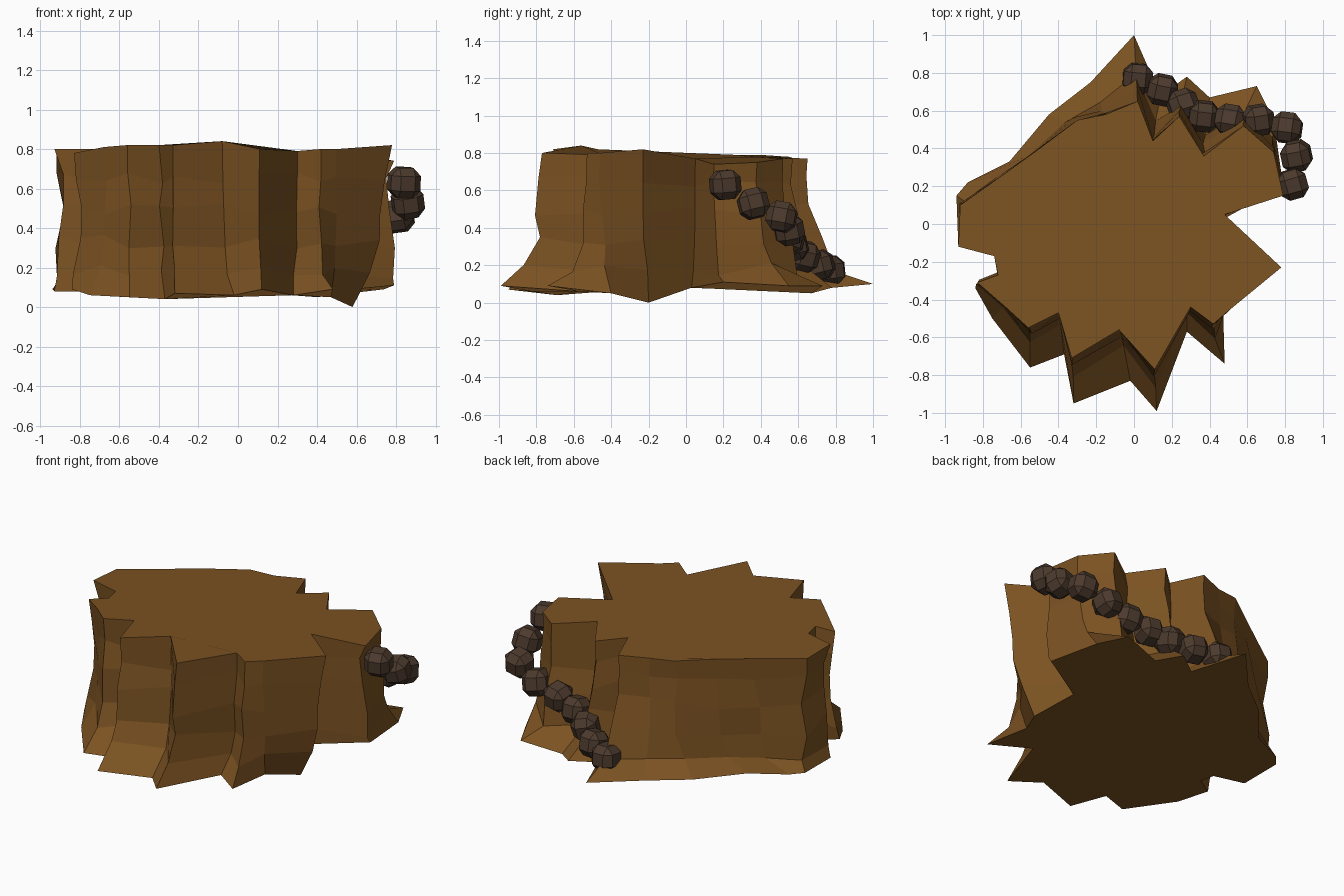
import bpy, bmesh, random
from mathutils import Vector, Euler

random.seed(4)


def material(name, rgb):
    m = bpy.data.materials.new(name)
    m.diffuse_color = (*rgb, 1)
    return m


def finish(bm, name, mat):
    bmesh.ops.recalc_face_normals(bm, faces=bm.faces)
    mesh = bpy.data.meshes.new(name)
    bm.to_mesh(mesh)
    bm.free()
    mesh.materials.append(mat)
    obj = bpy.data.objects.new(name, mesh)
    bpy.context.collection.objects.link(obj)
    return obj


bark = material("bark", (0.20, 0.085, 0.016))
dark = material("dark_brown", (0.072, 0.042, 0.026))

# Jagged outlines of the stump, same number of points, seen from above
TOP = [(.48, .05, .77), (.78, -.23, .82), (.50, -.46, .80), (.42, -.53, .80),
       (.30, -.44, .79), (.11, -.77, .80), (-.08, -.56, .84), (-.33, -.71, .82),
       (-.40, -.47, .82), (-.56, -.55, .82), (-.68, -.44, .81), (-.83, -.31, .78),
       (-.72, -.27, .80), (-.74, -.17, .80), (-.93, -.12, .80), (-.92, .10, .79),
       (-.68, .27, .79), (-.50, .40, .79), (-.30, .55, .78), (-.15, .58, .77),
       (.02, .65, .77), (.10, .44, .78), (.24, .57, .77), (.37, .36, .78),
       (.58, .52, .77), (.74, .38, .75), (.79, .15, .74)]
BOTTOM = [(.48, .03, .08), (.58, -.20, .00), (.47, -.40, .05), (.48, -.74, .09),
          (.28, -.57, .06), (.12, -.99, .09), (-.02, -.83, .06), (-.32, -.95, .07),
          (-.37, -.69, .04), (-.55, -.76, .05), (-.75, -.50, .06), (-.84, -.34, .09),
          (-.72, -.26, .08), (-.74, -.17, .08), (-.93, -.12, .08), (-.94, .15, .09),
          (-.88, .22, .09), (-.66, .33, .08), (-.45, .58, .08), (-.23, .75, .08),
          (0, 1.0, .10), (.14, .68, .07), (.28, .78, .08), (.40, .67, .05),
          (.65, .73, .09), (.74, .55, .09), (.79, .20, .11)]

# Stump: rings lofted between the outlines, roots flaring only near the ground
bm = bmesh.new()
rings = []
for height, flare in ((None, 1), (.18, .42), (.33, .22), (.50, .12), (.65, .05), (None, 0)):
    ring = []
    for t, b in zip(TOP, BOTTOM):
        p = Vector(t).lerp(Vector(b), flare)
        if height:
            p.x *= random.uniform(.95, 1.01)
            p.y *= random.uniform(.94, 1.02)
            p.z = height + random.uniform(-.035, .035)
        ring.append(bm.verts.new(p))
    rings.append(ring)
n = len(TOP)
for low, high in zip(rings, rings[1:]):
    for i in range(n):
        j = (i + 1) % n
        bm.faces.new((low[i], low[j], high[j], high[i]))
bm.faces.new(rings[0])
bm.faces.new(rings[-1])
finish(bm, "stump", bark)

# Chain of chunky faceted knobs climbing round the back and right side
KNOBS = [(.02, .77, .17), (.15, .71, .20), (.26, .63, .25), (.37, .57, .30),
         (.51, .55, .34), (.66, .55, .39), (.81, .51, .46), (.86, .36, .53),
         (.84, .21, .63)]
for k, pos in enumerate(KNOBS):
    bm = bmesh.new()
    bmesh.ops.create_cube(bm, size=.155)
    bmesh.ops.bevel(bm, geom=bm.edges[:], offset=.04, segments=1, affect='EDGES')
    knob = finish(bm, f"knob_{k + 1}", dark)
    knob.location = pos
    knob.rotation_euler = Euler((random.uniform(-.25, .25), random.uniform(-.25, .25),
                                 random.uniform(-.3, .3)))
